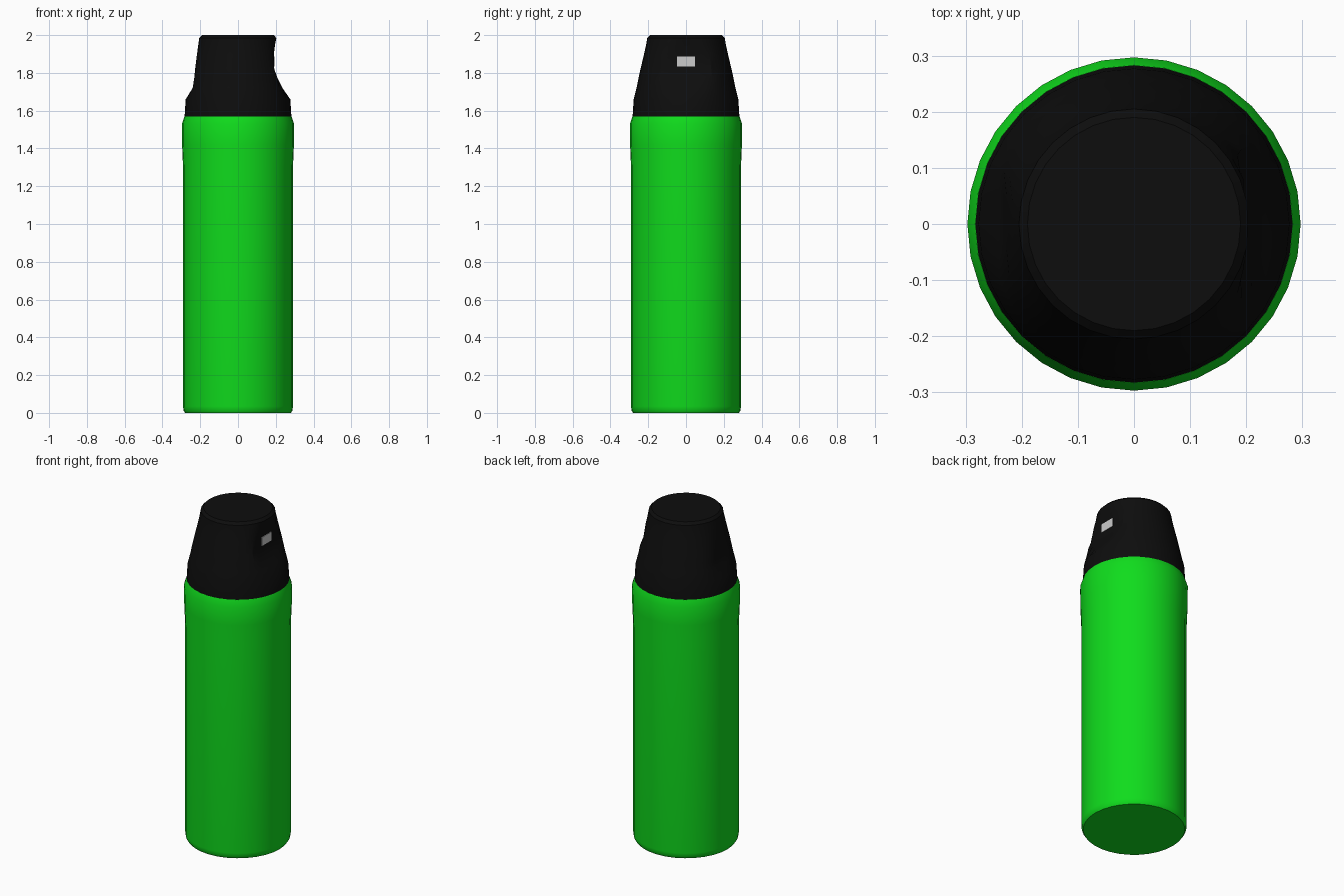
import bpy, bmesh, math

if "Cube" in bpy.data.objects:
    bpy.data.objects.remove(bpy.data.objects["Cube"])

SIDES = 32


def material(name, rgb):
    m = bpy.data.materials.new(name)
    m.diffuse_color = (*rgb, 1)
    m.use_nodes = True
    m.node_tree.nodes["Principled BSDF"].inputs["Base Color"].default_value = m.diffuse_color
    return m


def lathe(name, profile, mat, angle=30, shape=None):
    """Spin (radius, z) points into a closed solid; shape adjusts x per height."""
    bm = bmesh.new()
    rings = []
    for i, (r, z) in enumerate(profile):
        ring = []
        for k in range(SIDES):
            a = 2 * math.pi * k / SIDES
            x, y = r * math.cos(a), r * math.sin(a)
            if shape:
                x = shape(x, i)
            ring.append(bm.verts.new((x, y, z)))
        rings.append(ring)
    for lo, hi in zip(rings, rings[1:]):
        for k in range(SIDES):
            j = (k + 1) % SIDES
            bm.faces.new((lo[k], lo[j], hi[j], hi[k]))
    bm.faces.new(rings[0][::-1])
    bm.faces.new(rings[-1])
    return finish(name, bm, mat, angle)


def finish(name, bm, mat, angle):
    me = bpy.data.meshes.new(name)
    bm.to_mesh(me)
    bm.free()
    me.materials.append(mat)
    ob = bpy.data.objects.new(name, me)
    bpy.context.collection.objects.link(ob)
    bpy.ops.object.select_all(action='DESELECT')
    bpy.context.view_layer.objects.active = ob
    ob.select_set(True)
    bpy.ops.object.shade_smooth_by_angle(angle=math.radians(angle))
    return ob


green = material("green_paint", (0.005, 0.72, 0.012))
black = material("black_plastic", (0.004, 0.004, 0.004))
light = material("light_grey", (0.6, 0.6, 0.6))

# Can body with chamfered base and rolled shoulder
lathe("can_body", [(0.28, 0), (0.288, 0.012), (0.291, 0.035), (0.291, 1.3),
                   (0.296, 1.42), (0.297, 1.53), (0.283, 1.57)], green)

# Cap: round taper, cut in at the spray side (+x) and slightly at the back (-x)
cap = [(0.283, 1.565), (0.277, 1.66), (0.262, 1.72), (0.252, 1.77), (0.241, 1.82),
       (0.222, 1.9), (0.211, 1.95), (0.205, 1.985), (0.19, 2.0)]
front = [0.283, 0.277, 0.235, 0.21, 0.192, 0.19, 0.196, 0.203, 0.19]
back = [0.283, 0.277, 0.24, 0.232, 0.227, 0.217, 0.21, 0.205, 0.19]
lathe("spray_cap", cap, black, 30,
      lambda x, i: max(-back[i], min(front[i], x)))

# Nozzle outlet in the cut
bm = bmesh.new()
bmesh.ops.create_cube(bm, size=1)
for v in bm.verts:
    v.co = (0.185 + v.co.x * 0.018, v.co.y * 0.093, 1.86 + v.co.z * 0.052)
finish("nozzle_outlet", bm, light, 30)
